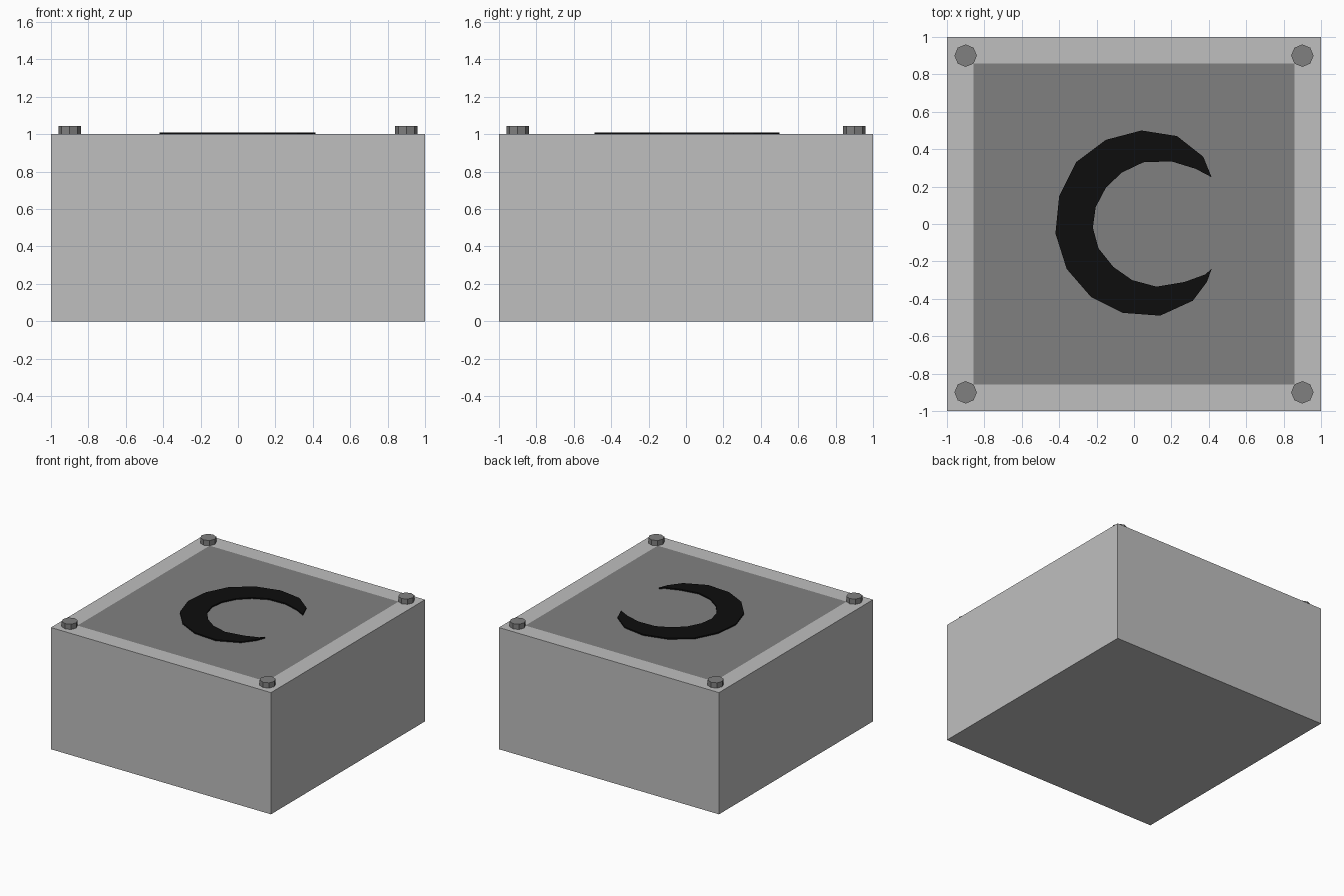
import bpy, bmesh

if "Cube" in bpy.data.objects:
    bpy.data.objects.remove(bpy.data.objects["Cube"])


def material(name, v):
    m = bpy.data.materials.new(name)
    m.diffuse_color = (v, v, v, 1)
    m.use_nodes = True
    m.node_tree.nodes["Principled BSDF"].inputs["Base Color"].default_value = m.diffuse_color
    return m


light = material("light_grey", 0.522)
mid = material("mid_grey", 0.216)
black = material("black", 0.004)


def finish(name, bm, *mats):
    bmesh.ops.recalc_face_normals(bm, faces=bm.faces)
    mesh = bpy.data.meshes.new(name)
    bm.to_mesh(mesh)
    bm.free()
    for m in mats:
        mesh.materials.append(m)
    ob = bpy.data.objects.new(name, mesh)
    bpy.context.collection.objects.link(ob)
    return ob


# Box body with a darker panel inset in its top
bm = bmesh.new()
bmesh.ops.create_cube(bm, size=2)
for v in bm.verts:
    v.co.z = 1 if v.co.z > 0 else 0
bm.normal_update()
top = next(f for f in bm.faces if f.normal.z > 0.9)
bmesh.ops.inset_region(bm, faces=[top], thickness=0.2)
top.material_index = 1
finish("box_body", bm, light, mid)

# Raised crescent: outer curve, then inner curve back to the start
outline = [
    (.415, .25), (.37, .36), (.23, .47), (.04, .50), (-.15, .45), (-.31, .33),
    (-.40, .15), (-.42, -.05), (-.36, -.24), (-.23, -.39), (-.06, -.475),
    (.14, -.49), (.315, -.41), (.39, -.31), (.415, -.24),
    (.38, -.27), (.27, -.31), (.12, -.335), (-.01, -.30), (-.11, -.23),
    (-.19, -.13), (-.22, -.02), (-.205, .09), (-.15, .195), (-.065, .275),
    (.05, .33), (.20, .335), (.33, .295)]
bm = bmesh.new()
face = bm.faces.new([bm.verts.new((x, y, 1.0)) for x, y in outline])
ext = bmesh.ops.extrude_face_region(bm, geom=[face])
for v in ext["geom"]:
    if isinstance(v, bmesh.types.BMVert):
        v.co.z = 1.01
# Triangulate the concave caps cleanly
bmesh.ops.triangulate(bm, faces=[f for f in bm.faces if len(f.verts) > 4])
finish("crescent", bm, black)

# Eight-sided studs at the corners
for i, (sx, sy) in enumerate([(-1, -1), (1, -1), (1, 1), (-1, 1)]):
    bm = bmesh.new()
    bmesh.ops.create_cone(bm, cap_ends=True, segments=8, radius1=0.06,
                          radius2=0.06, depth=0.043)
    stud = finish(f"corner_stud_{i + 1}", bm, mid)
    stud.location = (sx * 0.9, sy * 0.9, 1.0215)
